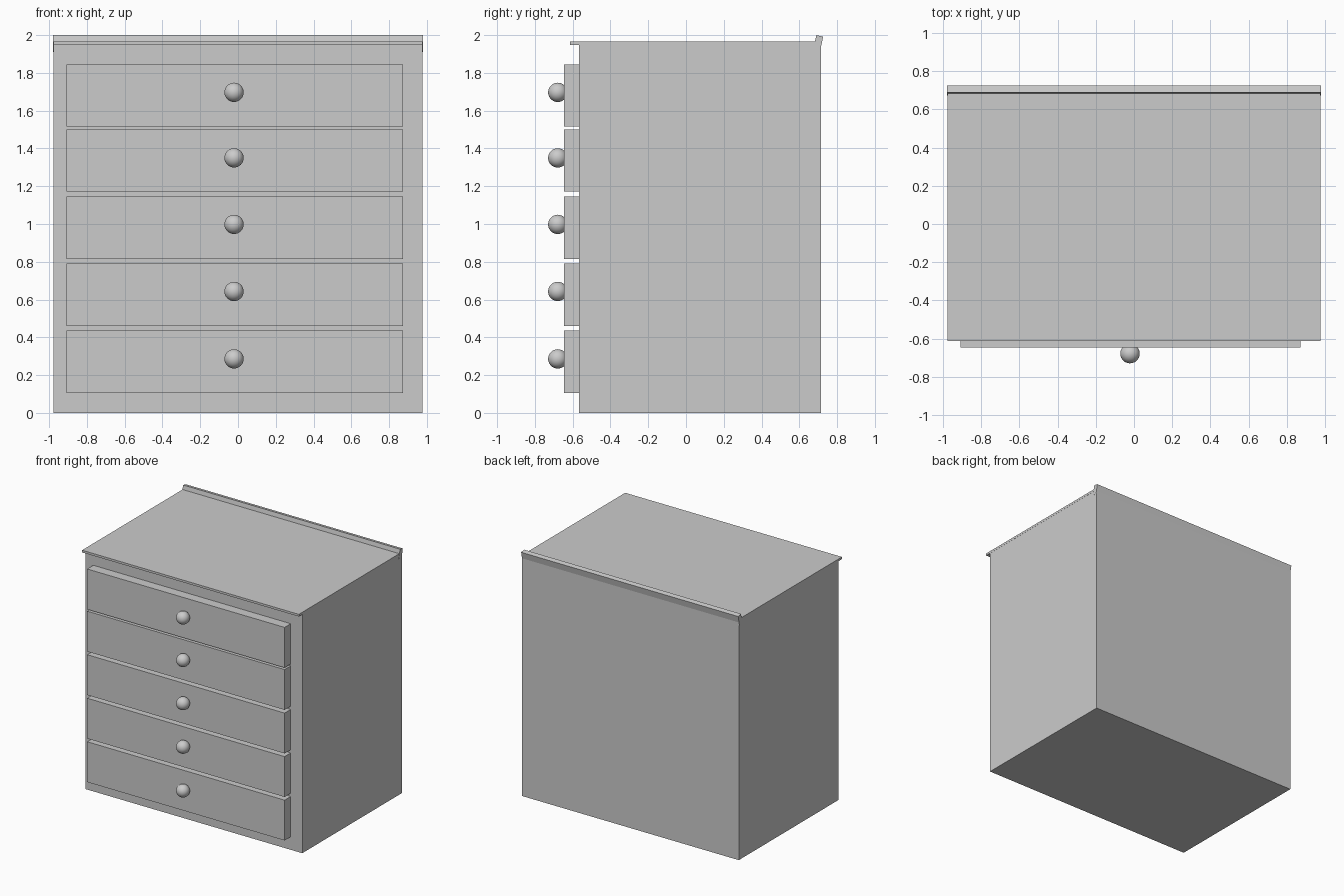
import bpy, bmesh
from mathutils import Vector

if "Cube" in bpy.data.objects:
    bpy.data.objects.remove(bpy.data.objects["Cube"])


def extrude_x(name, profile, x0, x1):
    """Closed (y, z) profile extruded along x."""
    bm = bmesh.new()
    face = bm.faces.new([bm.verts.new((x0, y, z)) for y, z in profile])
    out = bmesh.ops.extrude_face_region(bm, geom=[face])
    verts = [v for v in out["geom"] if isinstance(v, bmesh.types.BMVert)]
    bmesh.ops.translate(bm, verts=verts, vec=Vector((x1 - x0, 0, 0)))
    bmesh.ops.recalc_face_normals(bm, faces=bm.faces)
    mesh = bpy.data.meshes.new(name)
    bm.to_mesh(mesh)
    bm.free()
    obj = bpy.data.objects.new(name, mesh)
    bpy.context.collection.objects.link(obj)
    return obj


def box(name, x, y, z):
    profile = [(y[0], z[0]), (y[1], z[0]), (y[1], z[1]), (y[0], z[1])]
    return extrude_x(name, profile, *x)


# Cabinet body and overhanging top board
box("cabinet_body", (-0.977, 0.977), (-0.567, 0.715), (0, 1.95))
box("top_board", (-0.978, 0.978), (-0.613, 0.7), (1.948, 1.966))

# Rear lip, leaning slightly backwards
extrude_x("back_lip", [(0.672, 1.918), (0.709, 1.91), (0.726, 1.992), (0.69, 2.0)],
          -0.979, 0.979)

# Five drawer fronts, each with a round knob
drawer_bottoms = [0.106, 0.461, 0.816, 1.171, 1.515]
knob_heights = [0.286, 0.643, 0.998, 1.35, 1.697]
for i, (z, kz) in enumerate(zip(drawer_bottoms, knob_heights), 1):
    box(f"drawer_{i}", (-0.909, 0.873), (-0.646, -0.56), (z, z + 0.329))
    bpy.ops.mesh.primitive_uv_sphere_add(segments=32, ring_count=16, radius=0.051,
                                         location=(-0.021, -0.679, kz))
    knob = bpy.context.object
    knob.name = f"knob_{i}"
    bpy.ops.object.shade_smooth()
